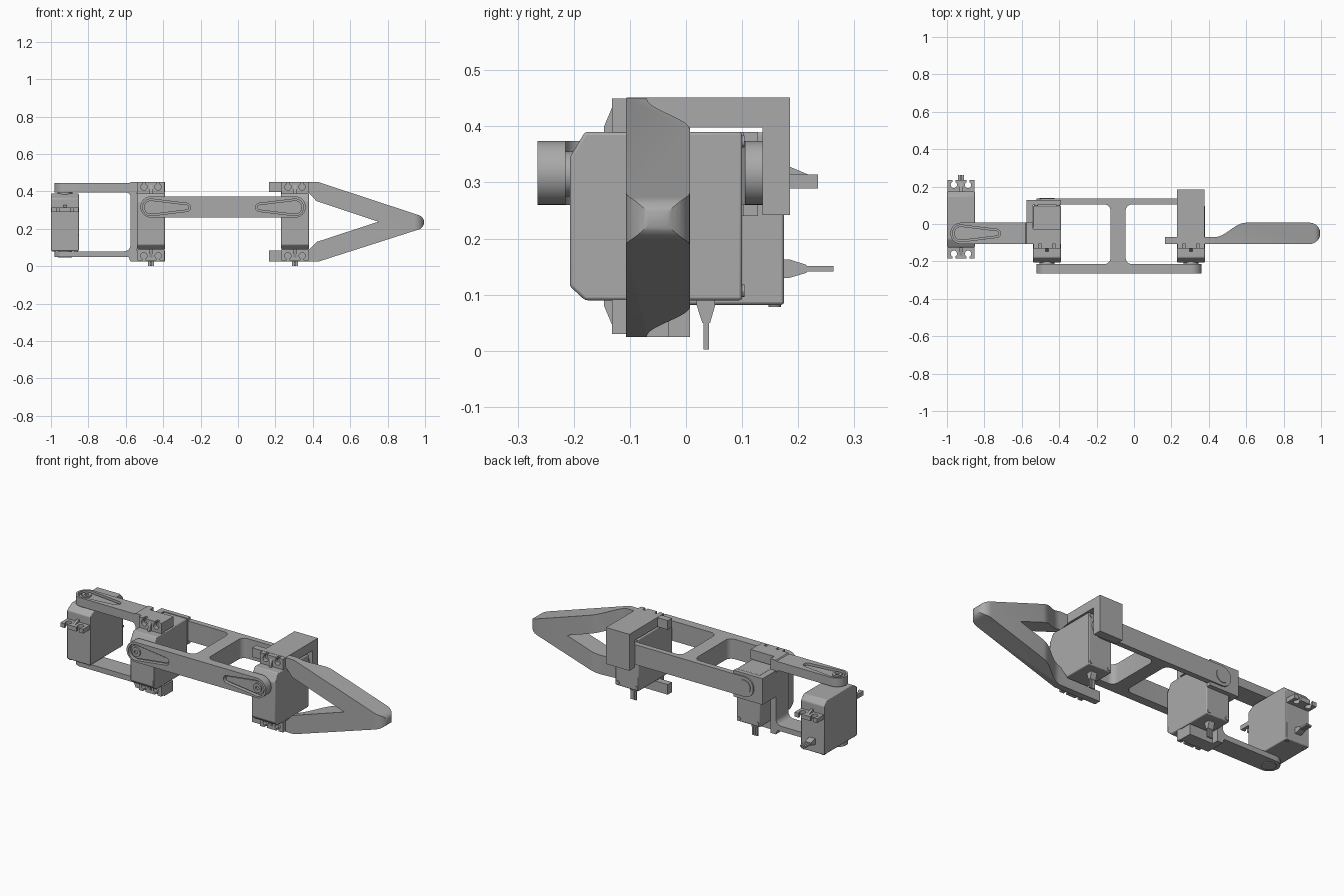
import bpy, bmesh, math
from mathutils import Matrix, Vector

if "Cube" in bpy.data.objects:
    bpy.data.objects.remove(bpy.data.objects["Cube"])

grey = bpy.data.materials.new("plain_grey")
grey.use_nodes = True
COL = (0.4, 0.4, 0.4, 1)
grey.diffuse_color = COL
grey.node_tree.nodes["Principled BSDF"].inputs["Base Color"].default_value = COL


# --- helpers -------------------------------------------------------------
def arc(cx, cy, r, a0, a1, n=12):
    angles = [math.radians(a0 + (a1 - a0) * i / n) for i in range(n + 1)]
    return [(cx + r * math.cos(a), cy + r * math.sin(a)) for a in angles]


def circle(cx, cy, r, n=24):
    return arc(cx, cy, r, 0, 360, n)[:-1]


def rect(x0, x1, y0, y1):
    return [(x0, y0), (x1, y0), (x1, y1), (x0, y1)]


def prism(name, pts, axis, lo, hi, mat=None):
    """Extrude a 2D outline along an axis; outline uses the other two axes in order."""
    place = {"x": lambda a, b, c: (c, a, b),
             "y": lambda a, b, c: (a, c, b),
             "z": lambda a, b, c: (a, b, c)}[axis]
    bm = bmesh.new()
    face = bm.faces.new([bm.verts.new(place(a, b, lo)) for a, b in pts])
    new = bmesh.ops.extrude_face_region(bm, geom=[face])["geom"]
    move = Vector(place(0, 0, hi - lo))
    bmesh.ops.translate(bm, vec=move, verts=[g for g in new if isinstance(g, bmesh.types.BMVert)])
    bmesh.ops.recalc_face_normals(bm, faces=bm.faces)
    if mat:
        bm.transform(mat)
    mesh = bpy.data.meshes.new(name)
    bm.to_mesh(mesh)
    bm.free()
    mesh.materials.append(grey)
    obj = bpy.data.objects.new(name, mesh)
    bpy.context.collection.objects.link(obj)
    return obj


def activate(obj):
    bpy.ops.object.select_all(action="DESELECT")
    obj.select_set(True)
    bpy.context.view_layer.objects.active = obj


def combine(obj, tool, op="DIFFERENCE"):
    mod = obj.modifiers.new("cut", "BOOLEAN")
    mod.object, mod.operation, mod.solver = tool, op, "EXACT"
    activate(obj)
    bpy.ops.object.modifier_apply(modifier=mod.name)
    bpy.data.objects.remove(tool)
    return obj


def horn_outline(grow, length):
    """Teardrop pointing along +u."""
    return (arc(0, 0, 0.045 + grow, 80, 280, 14) +
            arc(length, 0, 0.022 + grow, -80, 80, 8))


# --- servo: u across, v along the body, w along the shaft -----------------
def servo(tag, mat):
    side = [(-0.225, -0.1), (-0.225, 0.18), (-0.2, 0.207), (0.03, 0.207),
            (0.075, 0.18), (0.075, -0.1)]
    body = prism(tag + "_servo_body", side, "x", -0.074, 0.074, mat)
    bev = body.modifiers.new("soft_edges", "BEVEL")
    bev.width, bev.segments = 0.005, 2
    prism(tag + "_servo_boss", circle(0, 0, 0.04), "z", 0.2, 0.222, mat)
    for end, inner, s in (("near", 0.073, 1), ("far", -0.223, -1)):
        tip = inner + s * 0.062
        ear = prism(f"{tag}_{end}_ear", rect(-0.072, 0.072, inner, tip), "z", 0.107, 0.132, mat)
        for x in (-0.038, 0.038):
            hole_v = tip - s * 0.026
            combine(ear, prism("hole", circle(x, hole_v, 0.017, 16), "z", 0.09, 0.15, mat))
            combine(ear, prism("slot", rect(x - 0.008, x + 0.008, *sorted((hole_v, tip + s * 0.02))),
                               "z", 0.09, 0.15, mat))
        rib = [(inner, 0.13), (inner, 0.146), (inner + s * 0.012, 0.146), (inner + s * 0.05, 0.13)]
        prism(f"{tag}_{end}_ear_rib", rib, "x", -0.007, 0.007, mat)
    # cable: tapered relief and three wires
    relief = [(-0.224, -0.052), (-0.234, -0.052), (-0.265, -0.043), (-0.265, -0.029),
              (-0.234, -0.019), (-0.224, -0.019)]
    prism(tag + "_cable_relief", relief, "x", -0.018, 0.018, mat)
    for i, x in enumerate((-0.012, 0, 0.012)):
        prism(f"{tag}_wire_{i + 1}", rect(x - 0.005, x + 0.005, -0.313, -0.26),
              "z", -0.041, -0.031, mat)
    # corner screws on the rear cover
    for x in (-0.058, 0.058):
        for v in (-0.208, 0.058):
            prism(tag + "_cover_screw", circle(x, v, 0.011, 12), "z", -0.104, -0.095, mat)


def horn_joint(arm, tag, mat, turn):
    """Sink a horn into the outer face of an arm lying at w 0.215 to 0.265."""
    m = mat @ Matrix.Rotation(turn, 4, "Z")
    combine(arm, prism("pocket", horn_outline(0, 0.19), "z", 0.244, 0.3, m))
    prism(tag + "_horn", horn_outline(-0.008, 0.19), "z", 0.24, 0.254, m)
    hub = prism(tag + "_horn_hub", circle(0, 0, 0.026), "z", 0.24, 0.262, m)
    combine(hub, prism("screw_hole", circle(0, 0, 0.011, 16), "z", 0.252, 0.3, m))


hip = Matrix.Translation((-0.925, -0.05, 0.182)) @ Matrix.Rotation(math.pi, 4, "Z")
knee = Matrix.Translation((-0.465, 0, 0.315)) @ Matrix.Rotation(math.pi / 2, 4, "X")
ankle = Matrix.Translation((0.305, 0, 0.315)) @ Matrix.Rotation(math.pi / 2, 4, "X")
for tag, m in (("hip", hip), ("knee", knee), ("ankle", ankle)):
    servo(tag, m)

# --- upper link: C shaped fork from the hip to the knee -------------------
fork = ([(-1.1, 0.445), (-0.58, 0.445), (-0.575, 0.45), (-0.54, 0.45), (-0.54, 0.025), (-0.575, 0.025)] +
        [(-0.585, 0.05), (-1.1, 0.05), (-1.1, 0.08)] +
        arc(-0.608, 0.113, 0.033, -90, 0, 6) + arc(-0.6, 0.37, 0.025, 0, 90, 6) + [(-1.1, 0.395)])
plan = arc(-0.925, -0.05, 0.057, 90, 270, 20) + [(-0.5, -0.107), (-0.5, 0.007)]
upper = prism("upper_link", fork, "y", -0.2, 0.1)
combine(upper, prism("plan", plan, "z", -0.1, 0.6), "INTERSECT")
horn_joint(upper, "hip", hip, math.pi)
prism("hip_pin", circle(-0.925, -0.05, 0.038), "z", 0.046, 0.083)

# knee servo holder
prism("knee_holder_top", rect(-0.575, -0.391, -0.107, -0.027), "z", 0.395, 0.45)
prism("knee_holder_bottom", rect(-0.575, -0.391, -0.107, -0.03), "z", 0.025, 0.085)
prism("knee_holder_side", rect(-0.575, -0.541, -0.02, 0.128), "z", 0.24, 0.39)
prism("knee_holder_back", rect(-0.575, -0.391, 0.102, 0.128), "z", 0.24, 0.39)

# --- lower link: H shaped frame from the knee to the ankle ----------------
frame = ([(-0.6, -0.265), (0.5, -0.265), (0.5, -0.215)] +
         arc(-0.01, -0.18, 0.035, 270, 180, 6) + arc(-0.01, 0.07, 0.035, 180, 90, 6) +
         [(0.5, 0.105), (0.5, 0.136), (-0.6, 0.136), (-0.6, 0.105)] +
         arc(-0.16, 0.07, 0.035, 90, 0, 6) + arc(-0.16, -0.18, 0.035, 0, -90, 6) +
         [(-0.6, -0.215)])
stadium = arc(-0.465, 0.317, 0.057, 90, 270, 20) + arc(0.305, 0.317, 0.057, -90, 90, 20)
lower = prism("lower_link", frame, "z", 0, 0.6)
combine(lower, prism("stadium", stadium, "y", -0.5, 0.5), "INTERSECT")
horn_joint(lower, "knee", knee, 0)
horn_joint(lower, "ankle", ankle, math.pi)
prism("knee_pin", circle(-0.465, 0.317, 0.04), "y", 0.12, 0.14)

# --- foot: pointed frame with a thin mounting end -------------------------
wedge = ([(0.165, 0.45), (0.43, 0.45)] + arc(0.955, 0.235, 0.04, 72, -72, 14) +
         [(0.43, 0.025), (0.165, 0.025), (0.165, 0.083), (0.375, 0.083), (0.42, 0.13),
          (0.75, 0.238), (0.42, 0.348), (0.375, 0.397), (0.165, 0.397)])
ramp = [(0.6 - 0.17 * t, -0.0315 + 0.0385 * math.cos(math.pi * t)) for t in
        [i / 12 for i in range(13)]]
foot_plan = [(0.1, -0.107)] + arc(0.939, -0.05, 0.057, -90, 90, 20) + ramp + [(0.1, -0.07)]
foot = prism("foot", wedge, "y", -0.2, 0.1)
combine(foot, prism("foot_plan", foot_plan, "z", -0.1, 0.6), "INTERSECT")

# ankle servo holder wraps over the top and down the back
hook = [(-0.106, 0.398), (0.136, 0.398), (0.136, 0.242), (0.185, 0.242), (0.185, 0.451), (-0.106, 0.451)]
prism("ankle_holder", hook, "x", 0.23, 0.378)

# --- finish: smooth curves, sharp edges -----------------------------------
for obj in [o for o in bpy.data.objects if o.type == "MESH"]:
    activate(obj)
    bpy.ops.object.shade_smooth_by_angle(angle=math.radians(30))
